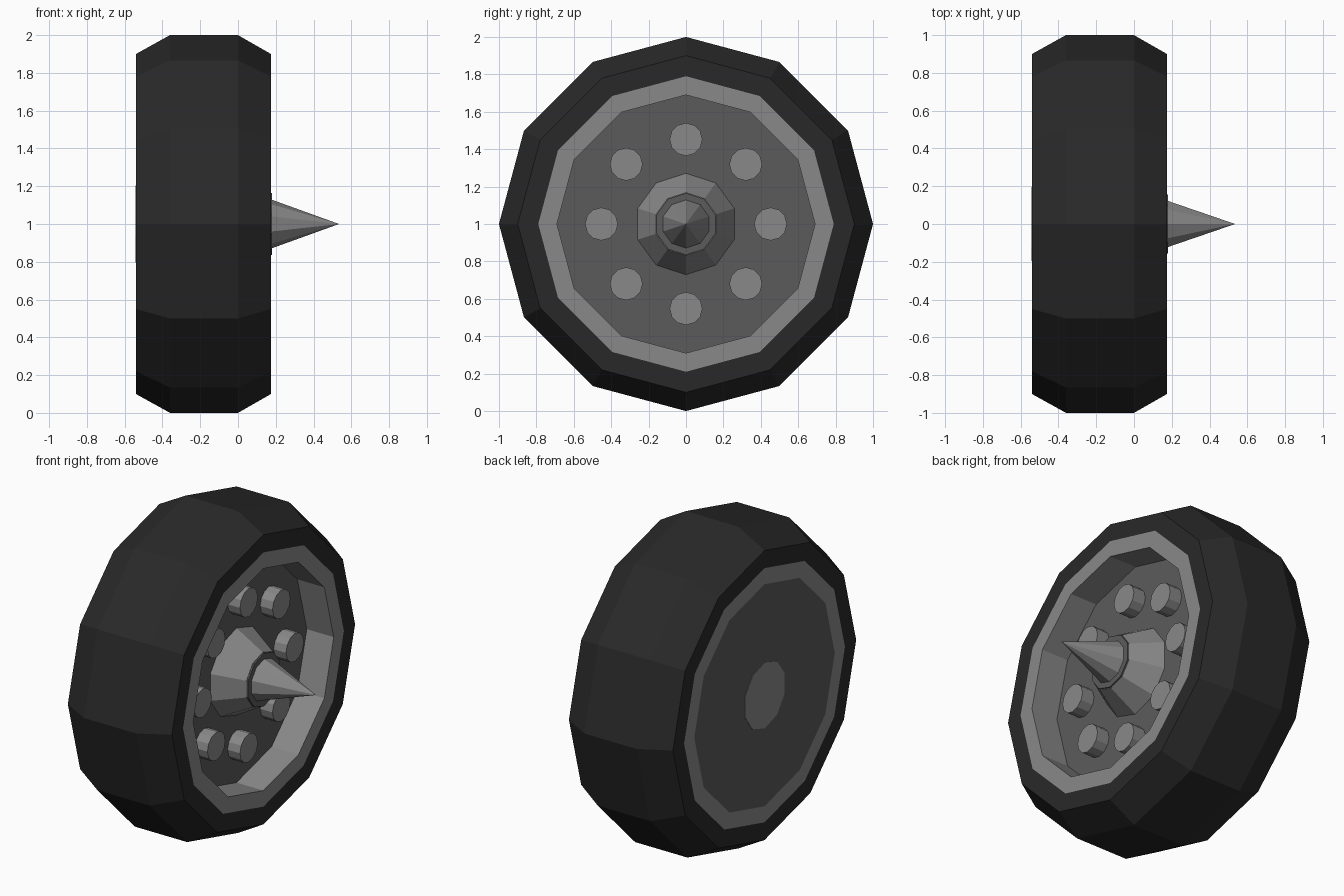
import bpy, bmesh, math

if "Cube" in bpy.data.objects:
    bpy.data.objects.remove(bpy.data.objects["Cube"])


def material(name, v):
    m = bpy.data.materials.new(name)
    m.diffuse_color = (v, v, v, 1)
    m.use_nodes = True
    m.node_tree.nodes["Principled BSDF"].inputs["Base Color"].default_value = m.diffuse_color
    return m


RUBBER = material("rubber", 0.022)
STEEL = material("steel", 0.25)
DARK = material("dark_steel", 0.105)


def lathe(name, profile, sides, mat, y=0, z=1, closed=False):
    """Spin (x, radius) points about the x axis; radius 0 makes a tip."""
    bm = bmesh.new()
    rings = []
    for x, r in profile:
        if r == 0:
            rings.append([bm.verts.new((x, y, z))] * sides)
            continue
        rings.append([bm.verts.new((x, y + r * math.sin(2 * math.pi * i / sides),
                                    z + r * math.cos(2 * math.pi * i / sides)))
                      for i in range(sides)])
    pairs = list(zip(rings, rings[1:]))
    if closed:
        pairs.append((rings[-1], rings[0]))
    for a, b in pairs:
        for i in range(sides):
            j = (i + 1) % sides
            quad = list(dict.fromkeys((a[i], a[j], b[j], b[i])))
            bm.faces.new(quad)
    if not closed:
        for (x, r), ring in ((profile[0], rings[0]), (profile[-1], rings[-1])):
            if r > 0:
                bm.faces.new(ring)
    bmesh.ops.recalc_face_normals(bm, faces=bm.faces)
    me = bpy.data.meshes.new(name)
    bm.to_mesh(me)
    bm.free()
    me.materials.append(mat)
    ob = bpy.data.objects.new(name, me)
    bpy.context.collection.objects.link(ob)
    return ob


BACK, FRONT, DISC = -0.54, 0.175, -0.01

# Tyre with chamfered shoulders, and the rim ring inside it
lathe("tyre", [(BACK, 0.79), (BACK, 0.9), (-0.36, 1), (0, 1), (FRONT, 0.9), (FRONT, 0.79)],
      12, RUBBER, closed=True)
lathe("rim", [(BACK, 0.69), (BACK, 0.79), (FRONT, 0.79), (FRONT, 0.69)],
      12, STEEL, closed=True)

# Recessed wheel disc, flush at the back
lathe("wheel_disc", [(BACK, 0.69), (DISC, 0.69)], 12, DARK)
lathe("back_cap", [(BACK - 0.002, 0.205), (BACK + 0.05, 0.205)], 10, STEEL)

# Hub, collar and spike
lathe("hub", [(DISC - 0.01, 0.277), (FRONT - 0.005, 0.168)], 10, STEEL)
lathe("hub_collar", [(FRONT - 0.01, 0.165), (FRONT + 0.004, 0.165)], 10, DARK)
lathe("spike", [(FRONT, 0.13), (0.535, 0)], 10, STEEL)

# Ring of lug nuts
for k in range(8):
    a = k * math.pi / 4
    lathe(f"lug_nut_{k + 1}", [(DISC - 0.01, 0.088), (0.075, 0.088)], 12, STEEL,
          0.452 * math.sin(a), 1 + 0.452 * math.cos(a))
